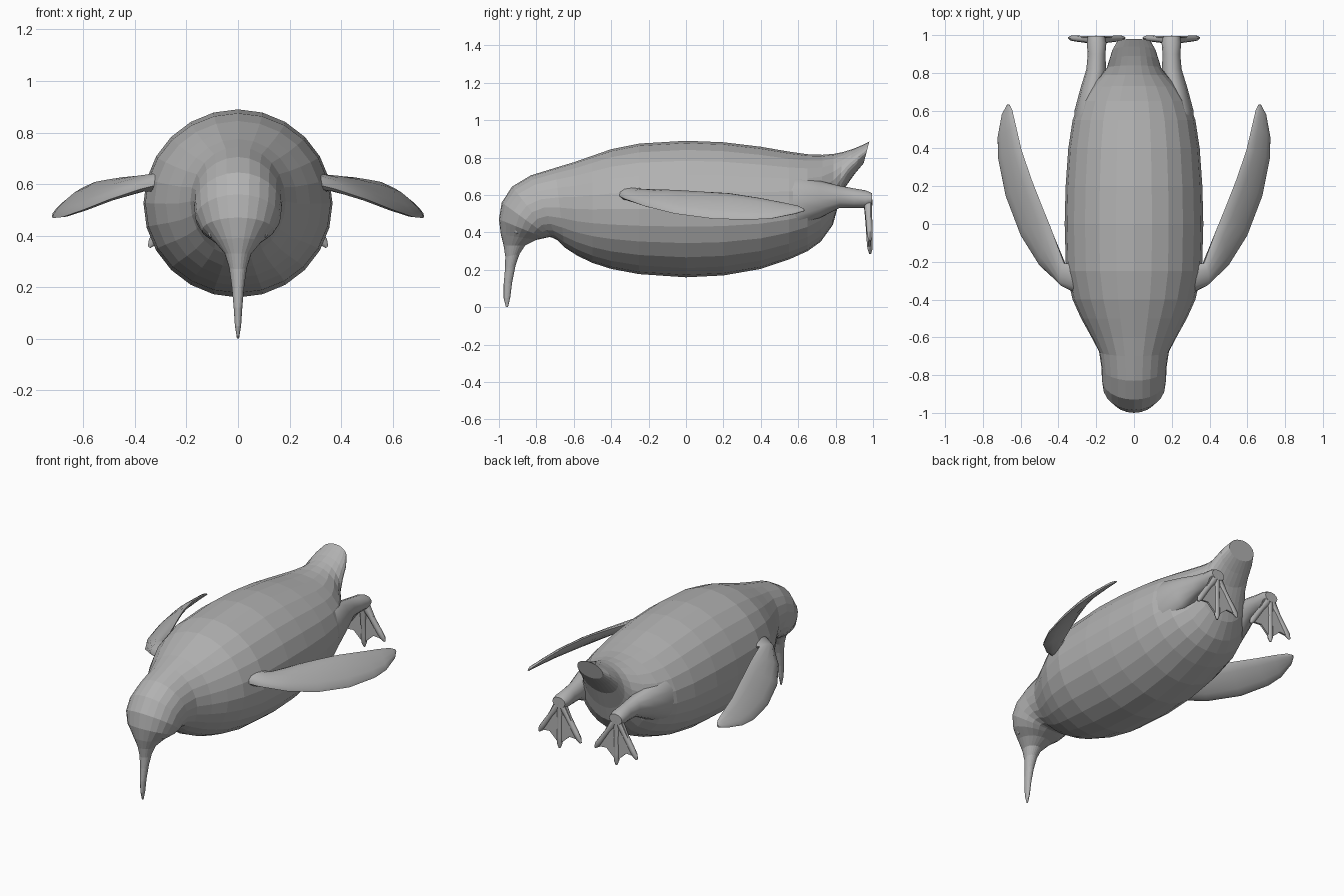
import bpy, bmesh, math
from mathutils import Vector as V

if "Cube" in bpy.data.objects:
    bpy.data.objects.remove(bpy.data.objects["Cube"])

grey = bpy.data.materials.new("plain_grey")
grey.diffuse_color = (0.45, 0.45, 0.45, 1)
grey.use_nodes = True
grey.node_tree.nodes["Principled BSDF"].inputs["Base Color"].default_value = grey.diffuse_color


def finish(name, bm, smooth):
    bmesh.ops.recalc_face_normals(bm, faces=bm.faces)
    for f in bm.faces:
        f.smooth = False
    me = bpy.data.meshes.new(name)
    bm.to_mesh(me)
    bm.free()
    me.materials.append(grey)
    ob = bpy.data.objects.new(name, me)
    bpy.context.collection.objects.link(ob)
    if smooth:
        bpy.ops.object.select_all(action='DESELECT')
        ob.select_set(True)
        bpy.context.view_layer.objects.active = ob
        bpy.ops.object.shade_smooth_by_angle(angle=math.radians(50))
    return ob


def loft(name, stations, n=12, smooth=True):
    """Skin elliptical rings; each station is (point a, opposite point b, half-axis across)."""
    bm = bmesh.new()
    rings = []
    for a, b, side in stations:
        a, b, side = V(a), V(b), V(side)
        c, h = (a + b) / 2, (a - b) / 2
        rings.append([bm.verts.new(c + h * math.cos(t) + side * math.sin(t))
                      for t in (2 * math.pi * i / n for i in range(n))])
    for r, s in zip(rings, rings[1:]):
        for i in range(n):
            j = (i + 1) % n
            bm.faces.new((r[i], r[j], s[j], s[i]))
    bm.faces.new(rings[0])
    bm.faces.new(rings[-1])
    return finish(name, bm, smooth)


# Bill, head, body and tail in one skin: upper (y, z), lower (y, z), half width
body = [
    (-.963, .0, -.952, .0, .004), (-.975, .05, -.94, .05, .012), (-.975, .12, -.93, .13, .017),
    (-.968, .2, -.912, .22, .025), (-.966, .27, -.89, .285, .035), (-.975, .33, -.86, .33, .052),
    (-.99, .39, -.80, .36, .09), (-1.0, .47, -.755, .37, .14), (-.985, .56, -.73, .375, .165),
    (-.93, .645, -.715, .372, .17), (-.83, .705, -.69, .36, .172), (-.70, .745, -.65, .32, .185),
    (-.6, .775, -.58, .275, .23), (-.5, .81, -.5, .237, .28), (-.4, .845, -.4, .205, .325),
    (-.25, .875, -.25, .177, .36), (0, .89, 0, .16, .367), (.2, .882, .2, .17, .362),
    (.4, .858, .4, .205, .348), (.55, .832, .55, .255, .325), (.65, .818, .65, .30, .29),
    (.73, .815, .72, .35, .235), (.79, .82, .785, .44, .175), (.84, .83, .81, .53, .145),
    (.89, .845, .85, .64, .13), (.94, .866, .90, .71, .115), (.98, .885, .95, .77, .09),
]
loft("body", [((0, yt, zt), (0, yb, zb), (w, 0, 0)) for yt, zt, yb, zb, w in body], 24, False)

# Flipper: outer edge point, inner edge point, half thickness
flipper = [
    ((.30, -.37, .60), (.30, -.21, .61), .04), ((.38, -.33, .58), (.37, -.21, .625), .03),
    ((.5, -.22, .54), (.44, -.02, .622), .024), ((.6, -.06, .50), (.485, .09, .618), .022),
    ((.68, .15, .472), (.54, .23, .61), .02), ((.72, .35, .468), (.595, .39, .585), .017),
    ((.722, .46, .475), (.625, .52, .56), .014), ((.70, .58, .50), (.645, .605, .54), .01),
    ((.672, .632, .515), (.66, .632, .525), .005),
]
# Leg: y, top z, bottom z, centre x, half width
leg = [
    (.45, .70, .40, .22, .10), (.6, .70, .42, .235, .08), (.72, .675, .48, .215, .068),
    (.82, .65, .53, .2, .052), (.9, .635, .53, .198, .047), (.96, .625, .53, .198, .052),
    (.995, .61, .545, .2, .045),
]
# Foot, hanging down in the xz plane
toe_tips = [(.05, .355), (.2, .285), (.345, .355)]
web = [(.165, .57), (.235, .57), (.335, .37), (.27, .375), (.2, .31), (.13, .375), (.06, .37)]

for s, label in ((1, "left"), (-1, "right")):
    st = []
    for a, b, t in flipper:
        a, b = V((s * a[0], *a[1:])), V((s * b[0], *b[1:]))
        n = (b - a).cross(V((s * .4, .9, -.1))).normalized()
        st.append((a, b, n * t))
    loft(label + "_flipper", st)

    loft(label + "_leg", [((s * x, y, zt), (s * x, y, zb), (w, 0, 0)) for y, zt, zb, x, w in leg])

    # toes thicken at the knuckle and end in a narrow claw
    for k, (tx, tz) in enumerate(toe_tips):
        p, q = V((s * .2, .972, .575)), V((s * tx, .985, tz))
        across = (q - p).cross(V((0, 1, 0))).normalized()
        st = []
        for f, h, w in ((0, .024, .03), (.4, .018, .017), (.75, .016, .018), (.9, .014, .018), (1, .005, .006)):
            c = p.lerp(q, f)
            st.append((c + V((0, h, 0)), c - V((0, h, 0)), across * w))
        loft(f"{label}_toe_{k + 1}", st, 8)

    # webbing
    bm = bmesh.new()
    f = bm.faces.new([bm.verts.new((s * x, .975, z)) for x, z in web])
    ext = bmesh.ops.extrude_face_region(bm, geom=[f])
    bmesh.ops.translate(bm, vec=(0, .012, 0), verts=[v for v in ext["geom"] if isinstance(v, bmesh.types.BMVert)])
    finish(label + "_web", bm, False)

    # eye
    bm = bmesh.new()
    bmesh.ops.create_uvsphere(bm, u_segments=12, v_segments=8, radius=1)
    bmesh.ops.scale(bm, vec=(.012, .016, .028), verts=bm.verts)
    bmesh.ops.translate(bm, vec=(s * .106, -.905, .42), verts=bm.verts)
    finish(label + "_eye", bm, True)
